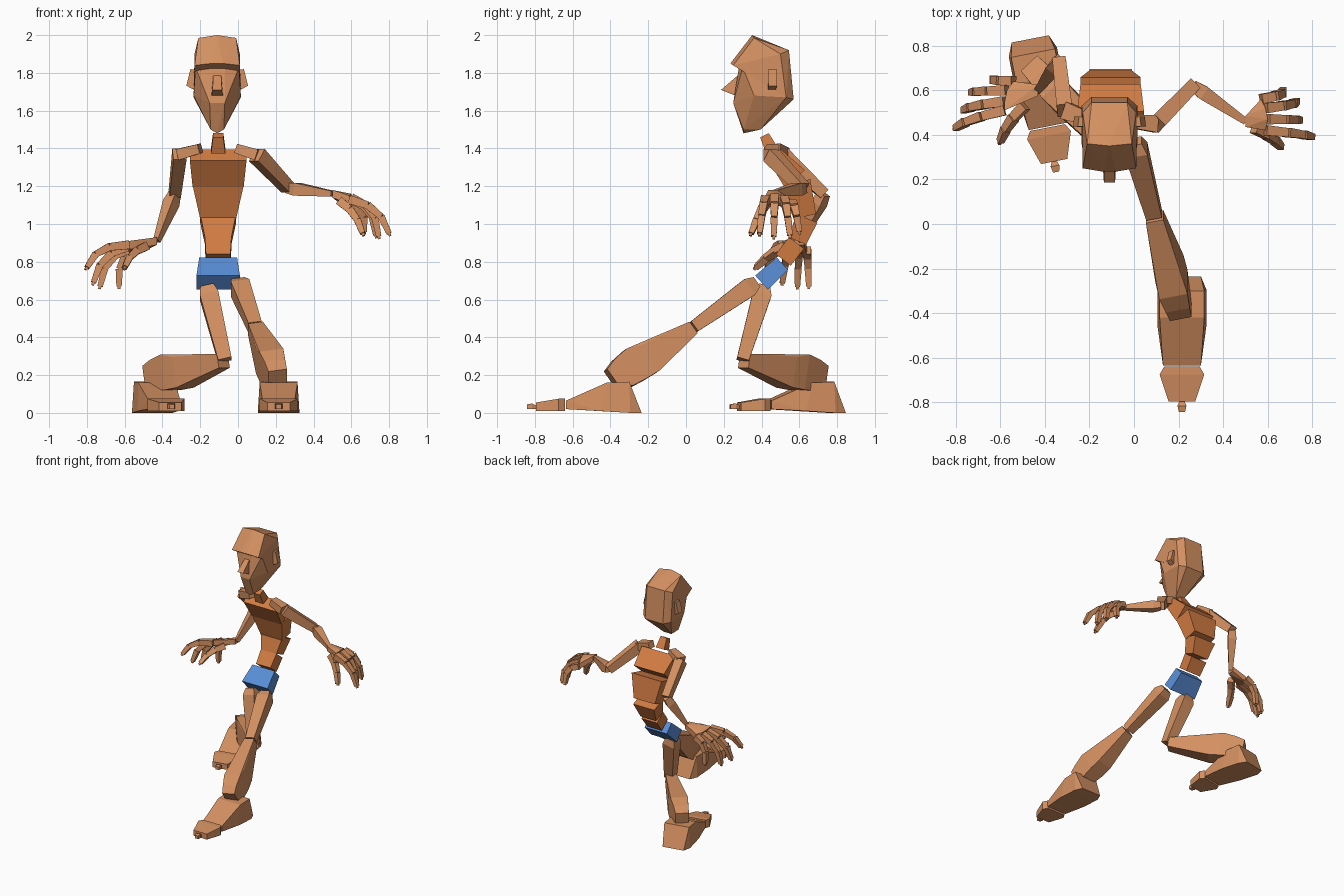
import bpy
import bmesh
from math import pi, radians, sin
from mathutils import Matrix, Vector

default_cube = bpy.data.objects.get("Cube")
if default_cube:
    bpy.data.objects.remove(default_cube, do_unlink=True)

X, Y, Z = Vector((1, 0, 0)), Vector((0, 1, 0)), Vector((0, 0, 1))


def make_material(name, red, green, blue):
    material = bpy.data.materials.new(name)
    colour = (red, green, blue, 1)
    material.diffuse_color = colour
    material.use_nodes = True
    shader = material.node_tree.nodes["Principled BSDF"]
    shader.inputs["Base Color"].default_value = colour
    shader.inputs["Roughness"].default_value = 0.8
    return material


skin = make_material("skin", 0.66, 0.28, 0.12)
torso = make_material("torso", 0.64, 0.2, 0.055)
shorts = make_material("shorts", 0.1, 0.27, 0.68)


def hull(name, points, material=skin):
    """Flat-faced convex solid around a few corner points."""
    bm = bmesh.new()
    for point in points:
        bm.verts.new(point)
    result = bmesh.ops.convex_hull(bm, input=bm.verts)
    inside = [g for g in result["geom_interior"] if isinstance(g, bmesh.types.BMVert)]
    bmesh.ops.delete(bm, geom=inside, context="VERTS")
    bmesh.ops.dissolve_limit(bm, angle_limit=radians(1), verts=bm.verts, edges=bm.edges)
    bmesh.ops.recalc_face_normals(bm, faces=bm.faces)
    mesh = bpy.data.meshes.new(name)
    bm.to_mesh(mesh)
    bm.free()
    mesh.materials.append(material)
    obj = bpy.data.objects.new(name, mesh)
    bpy.context.collection.objects.link(obj)
    return obj


def mirrored(points, centre=0.0):
    """Corner points given by half width, repeated on both sides of a centre line."""
    return [(centre + side * x, y, z) for x, y, z in points for side in (-1, 1)]


def loft(name, start, end, rings, hint=X, material=skin):
    """Solid along a bone; each ring is (fraction, half width, low, high)."""
    start, end = Vector(start), Vector(end)
    axis = (end - start).normalized()
    side = (hint - hint.dot(axis) * axis).normalized()
    up = axis.cross(side)
    points = []
    for fraction, half, low, high in rings:
        middle = start.lerp(end, fraction)
        for depth in (low, high):
            points += [middle + side * half + up * depth, middle - side * half + up * depth]
    return hull(name, points, material)


def beam(name, start, end, first, last, hint=X, material=skin):
    """Tapered box; first and last are (width, depth) of the two ends."""
    rings = [(t, w / 2, -d / 2, d / 2) for t, (w, d) in enumerate((first, last))]
    return loft(name, start, end, rings, hint, material)


# Torso blocks along the bent spine
MID = -0.105
beam("pelvis", (MID, 0.4, 0.69), (MID, 0.51, 0.79), (0.23, 0.1), (0.2, 0.09), X, shorts)
beam("waist", (MID, 0.515, 0.81), (MID, 0.585, 0.9), (0.13, 0.1), (0.14, 0.1), X, torso)
beam("belly", (MID, 0.59, 0.91), (MID, 0.64, 1.03), (0.14, 0.1), (0.19, 0.12), X, torso)
beam("ribs", (MID, 0.635, 1.04), (MID, 0.59, 1.22), (0.19, 0.11), (0.27, 0.14), X, torso)
beam("chest", (MID, 0.575, 1.24), (MID, 0.47, 1.365), (0.27, 0.14), (0.3, 0.09), X, torso)
beam("neck", (MID, 0.455, 1.39), (MID, 0.415, 1.47), (0.075, 0.07), (0.055, 0.05), X, torso)

# Head
HEAD = -0.11
hull("cranium", mirrored([
    (0, 0.35, 2.0), (0.1, 0.36, 1.985), (0.12, 0.25, 1.84), (0.03, 0.235, 1.85),
    (0.115, 0.32, 1.82), (0.08, 0.545, 1.92), (0.12, 0.5, 1.9),
    (0.08, 0.57, 1.66), (0.125, 0.53, 1.67)], HEAD))
hull("face", mirrored([
    (0.115, 0.3, 1.83), (0.04, 0.28, 1.83), (0.04, 0.25, 1.64), (0.125, 0.36, 1.68),
    (0.035, 0.305, 1.5), (0, 0.305, 1.48), (0.035, 0.395, 1.5),
    (0.08, 0.57, 1.66), (0.125, 0.53, 1.67), (0.115, 0.5, 1.83)], HEAD))
hull("nose", mirrored([
    (0.02, 0.29, 1.8), (0.02, 0.27, 1.775), (0.025, 0.185, 1.71),
    (0.03, 0.26, 1.68), (0.03, 0.29, 1.7)], HEAD))
for label, sign in (("right", -1), ("left", 1)):
    inner, outer = HEAD + sign * 0.11, HEAD + sign * 0.15
    beam(label + "_ear", (inner, 0.455, 1.765), (outer, 0.46, 1.775),
         (0.04, 0.11), (0.045, 0.09), Y)

# Arms: joints run from collar to wrist
arms = {
    "left": [(-0.01, 0.46, 1.4), (0.1, 0.45, 1.365), (0.265, 0.62, 1.19), (0.5, 0.46, 1.16)],
    "right": [(-0.2, 0.47, 1.4), (-0.31, 0.51, 1.37), (-0.335, 0.73, 1.16), (-0.43, 0.6, 0.91)],
}
for label, (collar, shoulder, elbow, wrist) in arms.items():
    beam(label + "_collar", collar, shoulder, (0.06, 0.05), (0.08, 0.06), Y)
    beam(label + "_upper_arm", shoulder, elbow, (0.08, 0.07), (0.06, 0.06), Z)
    loft(label + "_forearm", elbow, wrist, [
        (0, 0.025, -0.025, 0.025), (0.2, 0.034, -0.032, 0.032),
        (1, 0.015, -0.015, 0.015)], Z)

# Hands: each finger has a base and a tip and curls outward between them
fingers = ("index", "middle", "ring", "little", "thumb")
hands = {
    "left": [((0.59, 0.42, 1.13), (0.8, 0.39, 0.95)),
             ((0.6, 0.47, 1.14), (0.745, 0.465, 0.935)),
             ((0.59, 0.52, 1.13), (0.73, 0.55, 0.94)),
             ((0.57, 0.56, 1.11), (0.67, 0.6, 0.96)),
             ((0.54, 0.43, 1.12), (0.66, 0.345, 0.95))],
    "right": [((-0.58, 0.51, 0.89), (-0.8, 0.43, 0.77)),
              ((-0.58, 0.55, 0.88), (-0.765, 0.51, 0.69)),
              ((-0.57, 0.6, 0.87), (-0.73, 0.59, 0.67)),
              ((-0.54, 0.64, 0.86), (-0.63, 0.65, 0.67)),
              ((-0.49, 0.53, 0.88), (-0.6, 0.37, 0.77))],
}
for label, ends in hands.items():
    outward = X if label == "left" else -X
    wrist = Vector(arms[label][-1])
    knuckles = [Vector(base) for base, tip in ends[:-1]]
    corners = [wrist + Y * s + Z * t for s in (-0.025, 0.025) for t in (-0.02, 0.02)]
    corners += [k + Z * t for k in knuckles for t in (-0.025, 0.02)]
    hull(label + "_palm", corners)
    for finger, (base, tip) in zip(fingers, ends):
        base, tip = Vector(base), Vector(tip)
        bulge = (outward + Z) * (0.015 if finger == "thumb" else 0.033)
        joints = [base.lerp(tip, i / 3) + bulge * sin(pi * i / 3) for i in range(4)]
        for i in range(3):
            thick, thin = 0.046 - 0.004 * i, 0.04 - 0.006 * i
            beam(f"{label}_{finger}_{i}", joints[i], joints[i + 1],
                 (thick, thick), (thin, thin), Y)
        reach = (joints[3] - joints[2]).normalized() * 0.015
        beam(f"{label}_{finger}_tip", tip, tip + reach, (0.016, 0.016), (0.014, 0.014), Y)

# Legs: joints run from hip to ankle
legs = {
    "left": ((0, 0.37, 0.69), (0.09, 0.04, 0.455), (0.21, -0.38, 0.16), X),
    "right": ((-0.165, 0.415, 0.67), (-0.07, 0.3, 0.28), (-0.46, 0.71, 0.17), -X - Y),
}
for label, (hip, knee, ankle, hint) in legs.items():
    loft(label + "_thigh", hip, knee, [
        (0, 0.035, -0.03, 0.03), (0.12, 0.05, -0.05, 0.05), (1, 0.036, -0.032, 0.032)])
    loft(label + "_shin", knee, ankle, [
        (0.02, 0.04, -0.04, 0.035), (0.57, 0.065, -0.085, 0.08),
        (0.72, 0.065, -0.08, 0.11), (0.88, 0.055, -0.07, 0.1),
        (1, 0.05, -0.03, 0.08)], hint)

# Feet: built from the heel forward, then set in place
for label, heel, turn in (("left", (0.215, -0.235, 0), 0), ("right", (-0.465, 0.83, 0), 11)):
    place = Matrix.Translation(heel) @ Matrix.Rotation(radians(turn), 4, "Z")
    shapes = {
        "foot": [(0.085, 0, 0), (0.11, -0.06, 0), (0.11, -0.22, 0.01), (0.085, -0.4, 0.02),
                 (0.085, -0.4, 0.065), (0.1, -0.065, 0.165), (0.1, -0.185, 0.16)],
        "toes": [(0.08, -0.405, 0.01), (0.08, -0.405, 0.075), (0.1, -0.44, 0.01),
                 (0.1, -0.44, 0.075), (0.06, -0.56, 0.01), (0.06, -0.56, 0.055)],
        "toe_tip": [(0.012, -0.56, 0.02), (0.012, -0.56, 0.04), (0.02, -0.58, 0.02),
                    (0.02, -0.58, 0.05), (0.014, -0.608, 0.02), (0.014, -0.608, 0.045)],
    }
    for part, points in shapes.items():
        hull(f"{label}_{part}", [place @ Vector(p) for p in mirrored(points)])
